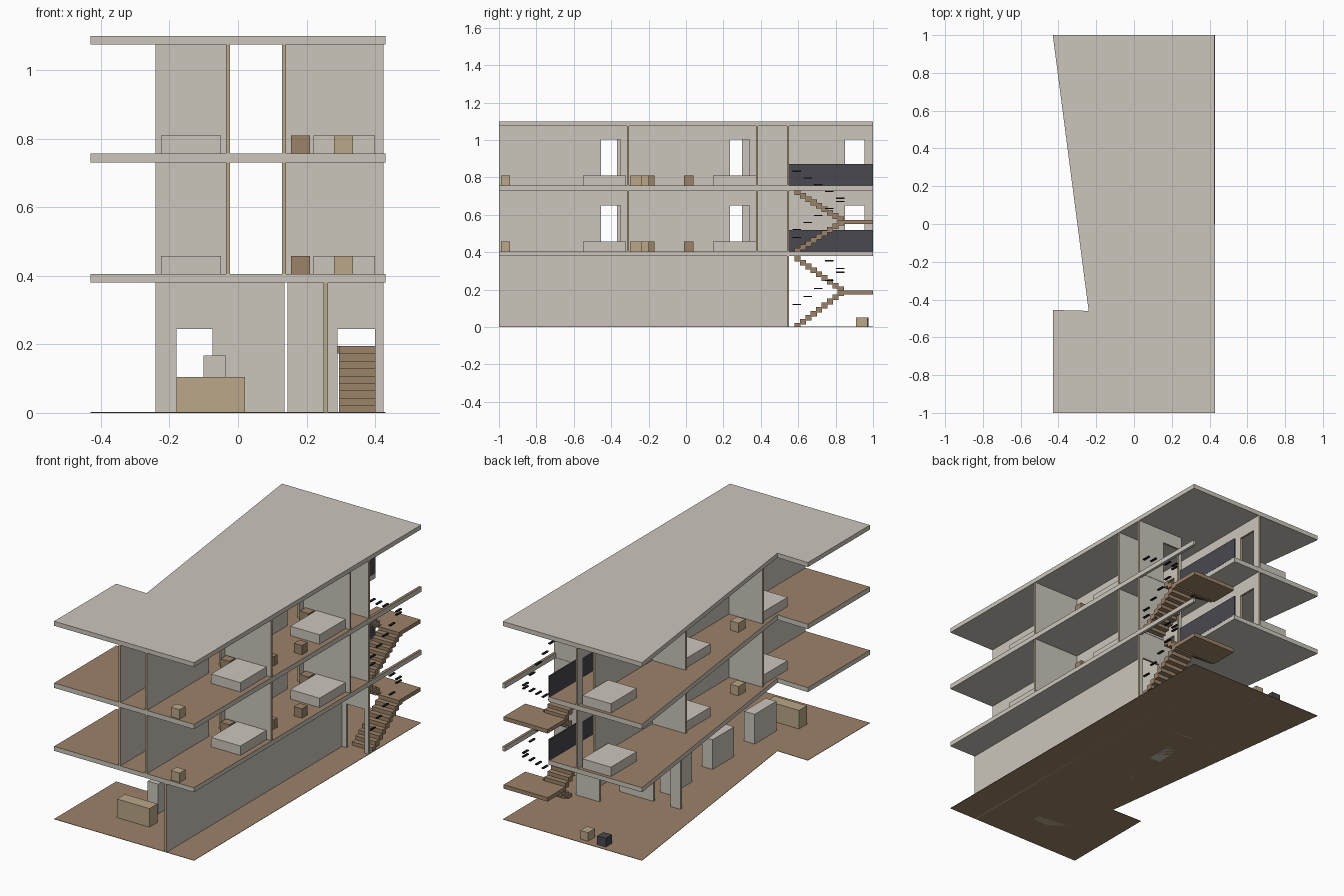
import bpy, bmesh
from mathutils import Vector

cube = bpy.data.objects.get("Cube")
if cube:
    bpy.data.objects.remove(cube)


def material(name, rgb):
    m = bpy.data.materials.new(name)
    m.use_nodes = True
    m.diffuse_color = (*rgb, 1)
    m.node_tree.nodes["Principled BSDF"].inputs["Base Color"].default_value = (*rgb, 1)
    return m


CREAM = material("cream plaster", (0.60, 0.56, 0.50))
TAN = material("tan wood", (0.49, 0.39, 0.25))
BROWN = material("brown wood", (0.33, 0.225, 0.14))
CHARCOAL = material("charcoal", (0.065, 0.065, 0.08))
BLACK = material("black metal", (0.015, 0.015, 0.018))


def finish(name, bm, mats, rule=None):
    bmesh.ops.recalc_face_normals(bm, faces=bm.faces)
    if rule:
        for f in bm.faces:
            f.material_index = rule(f.normal)
    mesh = bpy.data.meshes.new(name)
    bm.to_mesh(mesh)
    bm.free()
    for m in mats:
        mesh.materials.append(m)
    obj = bpy.data.objects.new(name, mesh)
    bpy.context.collection.objects.link(obj)
    return obj


def prism(name, points, axis, lo, hi, mats, rule=None):
    """Extrude a 2D outline along an axis from lo to hi."""
    def place(p):
        c = list(p)
        c.insert("xyz".index(axis), lo)
        return c
    bm = bmesh.new()
    face = bm.faces.new([bm.verts.new(place(p)) for p in points])
    ext = bmesh.ops.extrude_face_region(bm, geom=[face])
    shift = Vector([hi - lo if a == axis else 0 for a in "xyz"])
    bmesh.ops.translate(bm, vec=shift,
                        verts=[v for v in ext["geom"] if isinstance(v, bmesh.types.BMVert)])
    return finish(name, bm, mats, rule)


def add_box(bm, x, y, z):
    verts = bmesh.ops.create_cube(bm, size=1)["verts"]
    for v in verts:
        for i, (a, b) in enumerate((x, y, z)):
            v.co[i] = b if v.co[i] > 0 else a


def box(name, x, y, z, mat):
    bm = bmesh.new()
    add_box(bm, x, y, z)
    return finish(name, bm, [mat])


def wall(name, axis, at, start, end, z0, z1, doors=()):
    """Thin wall across an axis; plaster on its two faces, wood on its edges."""
    top = z0 + 0.245
    pts = [(start, z0)]
    for a, b in doors:
        pts += [(a, z0), (a, top), (b, top), (b, z0)]
    pts += [(end, z0), (end, z1), (start, z1)]
    k = "xyz".index(axis)
    prism(name, pts, axis, at - 0.006, at + 0.006, [CREAM, TAN],
          lambda n: 0 if abs(n[k]) > 0.9 else 1)


# Floor plates: full outline, and one with an open stairwell and edge beam
west = [(-0.43, 1), (-0.24, -0.46), (-0.43, -0.455), (-0.43, -1), (0.43, -1)]
full = west + [(0.425, 1)]
stairwell = west + [(0.428, 1), (0.413, 1), (0.413, 0.55), (0.145, 0.55), (0.145, 1)]


def top_side(n):
    return 1 if n.z > 0.9 else 0


prism("ground_floor", full, "z", 0, 0.002, [BROWN])
prism("first_floor_slab", stairwell, "z", 0.38, 0.405, [CREAM, BROWN], top_side)
prism("second_floor_slab", stairwell, "z", 0.73, 0.757, [CREAM, BROWN], top_side)
prism("roof_slab", full, "z", 1.075, 1.10, [CREAM])

# Ground floor walls
wall("ground_long_wall", "x", 0.256, -1, 0.54, 0, 0.38)
wall("ground_stair_wall", "y", 0.546, 0.145, 0.425, 0, 0.38, [(0.29, 0.40)])
wall("ground_cross_wall", "y", 0.386, -0.24, 0.135, 0, 0.38, [(-0.18, -0.075)])

# Ground floor furniture
box("reception_desk", (-0.18, 0.02), (-0.805, -0.735), (0, 0.105), TAN)
for i, y in enumerate((-0.555, -0.185, 0.185)):
    box(f"cabinet_{i + 1}", (-0.10, -0.035), (y - 0.095, y + 0.095), (0, 0.167), CREAM)
box("tan_bin", (-0.077, -0.03), (0.91, 0.97), (0, 0.05), TAN)
box("dark_bin", (-0.19, -0.137), (0.92, 0.975), (0, 0.05), CHARCOAL)

# Two upper storeys with the same rooms
for label, z0, z1 in (("first", 0.405, 0.73), ("second", 0.757, 1.075)):
    wall(f"{label}_west_corridor_wall", "x", -0.029, -1, 1, z0, z1,
         [(-0.475, -0.37), (0.195, 0.30), (0.85, 0.955)])
    wall(f"{label}_east_corridor_wall", "x", 0.134, -1, 0.386, z0, z1,
         [(-0.455, -0.35), (0.235, 0.34)])
    for n, y in enumerate((-0.31, 0.38)):
        wall(f"{label}_east_cross_wall_{n + 1}", "y", y, 0.14, 0.425, z0, z1)
    for n, y in enumerate((-0.335, 0.34)):
        wall(f"{label}_west_cross_wall_{n + 1}", "y", y, -0.24, -0.035, z0, z1)
    wall(f"{label}_stair_wall", "y", 0.546, 0.134, 0.425, z0, z1, [(0.155, 0.26)])
    box(f"{label}_stair_guard", (0.138, 0.146), (0.552, 1), (z0, z0 + 0.115), CHARCOAL)

    # Beds and small furniture
    z = (z0, z0 + 0.052)
    for n, y in enumerate((-0.55, 0.145)):
        box(f"{label}_east_bed_{n + 1}", (0.22, 0.40), (y, y + 0.228), z, CREAM)
        box(f"{label}_nightstand_{n + 1}", (0.155, 0.21), (y + 0.175, y + 0.225), z, BROWN)
    for n, y in enumerate((-0.57, 0.105, 0.755)):
        box(f"{label}_west_bed_{n + 1}", (-0.225, -0.05), (y, y + 0.225), z, CREAM)
    box(f"{label}_front_stool", (0.28, 0.335), (-0.99, -0.94), z, TAN)
    box(f"{label}_east_desk", (0.30, 0.36), (-0.30, -0.237), z, TAN)
    box(f"{label}_east_side_table", (0.24, 0.30), (-0.237, -0.20), z, TAN)
    box(f"{label}_east_chair", (0.30, 0.36), (-0.20, -0.168), z, BROWN)
    box(f"{label}_outer_stool", (0.35, 0.40), (-0.01, 0.04), z, BROWN)
    box(f"{label}_west_stool", (-0.20, -0.15), (-0.235, -0.175), z, TAN)

# Half-turn stairs with landing and short rail pieces
STEPS = 9
RUN = 0.26 / STEPS


def flight(name, x, z0, z1, back):
    rise = (z1 - z0) / STEPS
    stairs, rail = bmesh.new(), bmesh.new()
    for i in range(STEPS):
        k = STEPS - 1 - i if back else i
        y = 0.58 + k * RUN
        z = z0 + (i + 1) * rise
        add_box(stairs, x, (y, y + RUN + 0.004), (max(z - 0.03, z0 - 0.02, 0), z))
        if i % 2 == 0:
            add_box(rail, (0.404, 0.416), (y - 0.01, y + 0.035), (z + 0.095, z + 0.101))
    finish(name, stairs, [BROWN])
    finish(name + "_rail", rail, [BLACK])


for label, z0, zl, z1 in (("lower", 0, 0.195, 0.38), ("upper", 0.405, 0.573, 0.735)):
    flight(f"{label}_flight_up", (0.295, 0.42), z0, zl, False)
    flight(f"{label}_flight_return", (0.15, 0.28), zl, z1, True)
    box(f"{label}_landing", (0.15, 0.42), (0.838, 1), (zl - 0.022, zl), BROWN)
